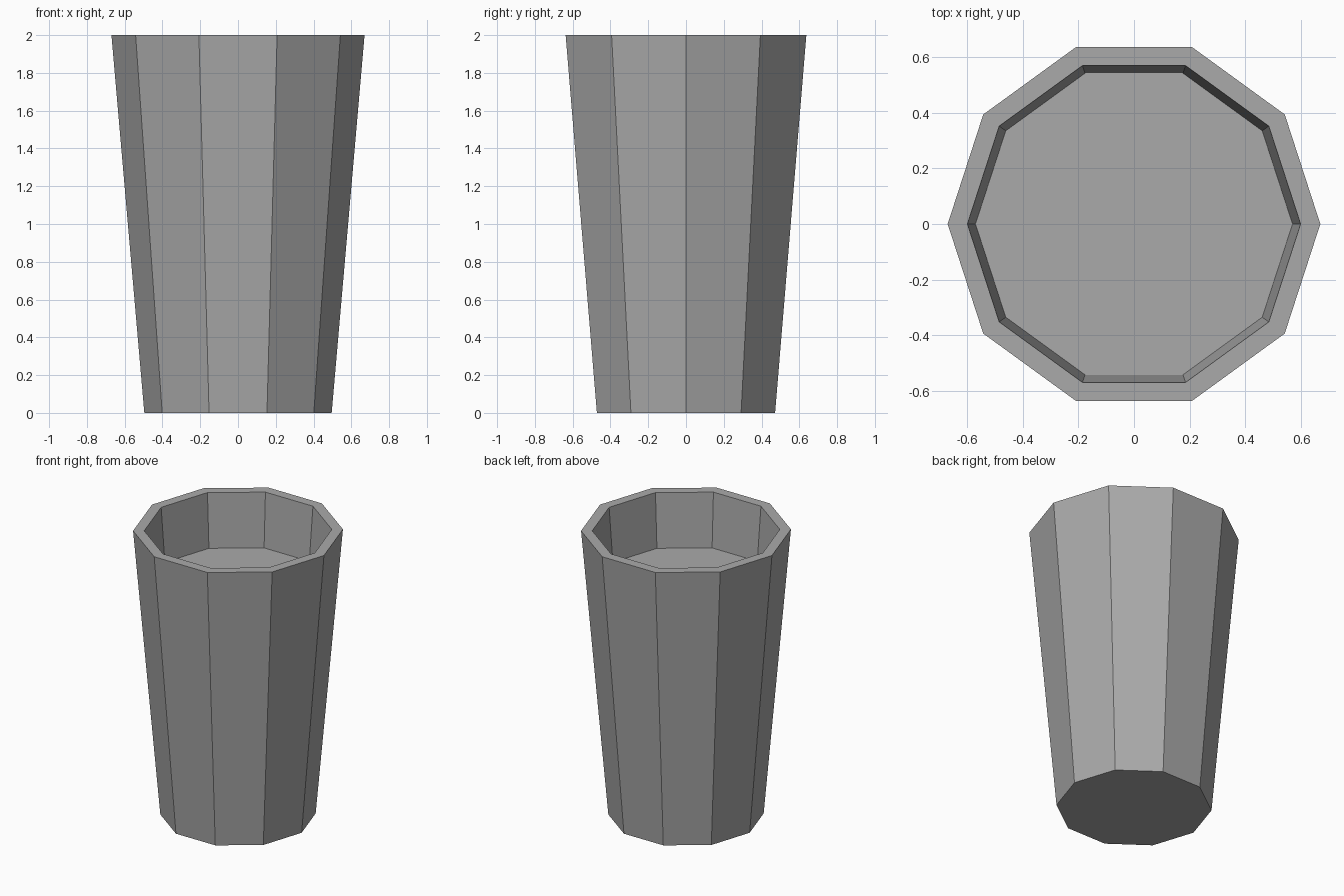
import bpy
import bmesh
from math import cos, sin, tau

SIDES = 10

cube = bpy.data.objects.get("Cube")
if cube:
    bpy.data.objects.remove(cube, do_unlink=True)

# Plain grey material
grey = bpy.data.materials.new("plain grey")
grey.use_nodes = True
colour = (0.4, 0.4, 0.4, 1)
grey.diffuse_color = colour
grey.node_tree.nodes["Principled BSDF"].inputs["Base Color"].default_value = colour

# Rings from underside, up the outer wall, over the rim and down to the inner floor
profile = [(0.496, 0), (0.67, 2), (0.599, 2), (0.57, 1.62)]

bm = bmesh.new()
rings = [[bm.verts.new((r * cos(tau * i / SIDES), r * sin(tau * i / SIDES), z))
          for i in range(SIDES)] for r, z in profile]

# Walls and rim
for lower, upper in zip(rings, rings[1:]):
    for i in range(SIDES):
        j = (i + 1) % SIDES
        bm.faces.new((lower[i], lower[j], upper[j], upper[i]))

# Underside and inner floor
bm.faces.new(rings[0][::-1])
bm.faces.new(rings[-1])
bmesh.ops.recalc_face_normals(bm, faces=bm.faces)

mesh = bpy.data.meshes.new("cup")
bm.to_mesh(mesh)
bm.free()
mesh.materials.append(grey)
cup = bpy.data.objects.new("cup", mesh)
bpy.context.collection.objects.link(cup)
